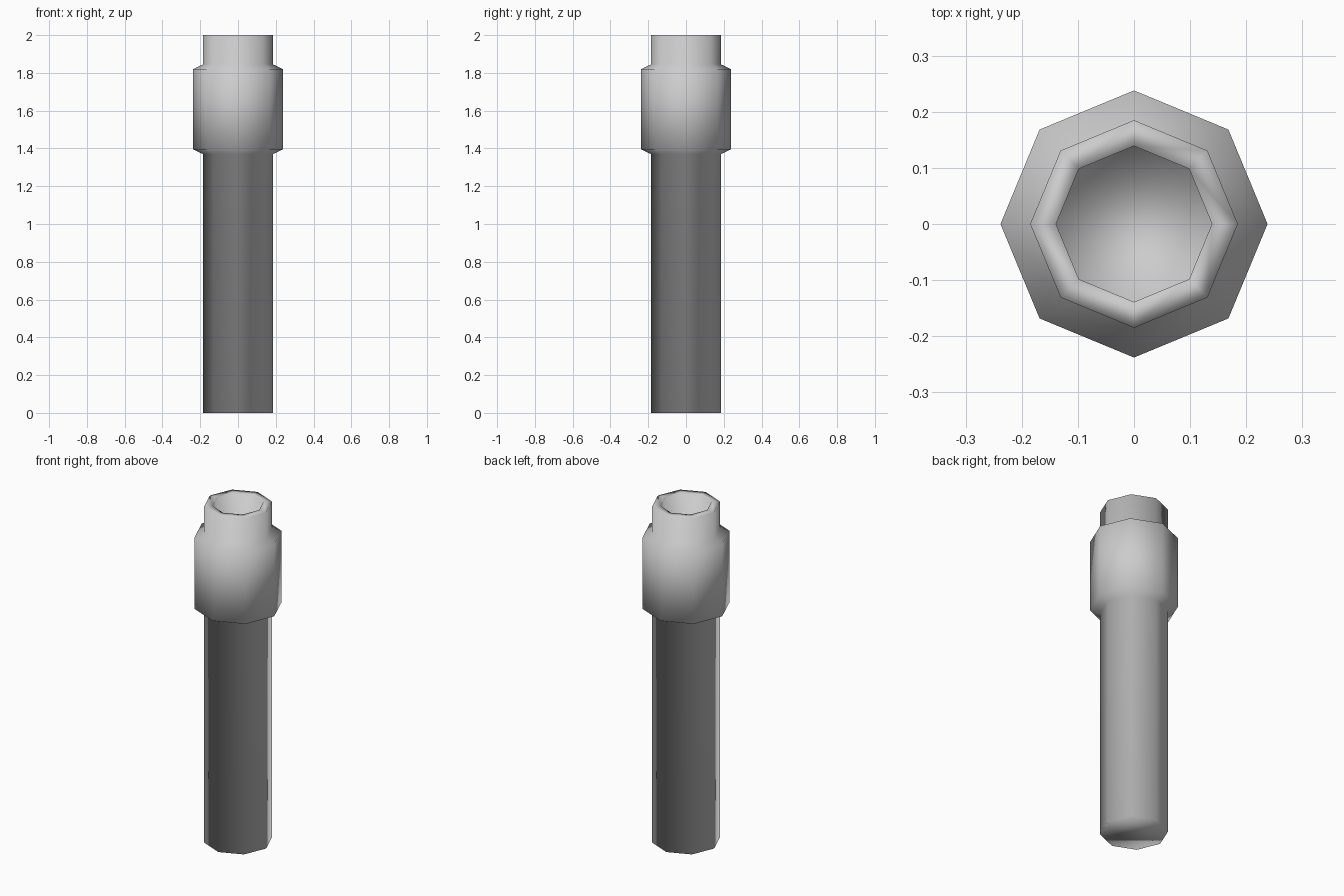
import bpy, bmesh
from math import cos, sin, pi

if "Cube" in bpy.data.objects:
    bpy.data.objects.remove(bpy.data.objects["Cube"])

SIDES = 8


def lathe(name, profile):
    """Revolve (radius, z) points into an eight-sided solid, capping both ends."""
    bm = bmesh.new()
    rings = [[bm.verts.new((r * cos(2 * pi * i / SIDES), r * sin(2 * pi * i / SIDES), z))
              for i in range(SIDES)] for r, z in profile]
    for a, b in zip(rings, rings[1:]):
        for i in range(SIDES):
            j = (i + 1) % SIDES
            bm.faces.new((a[i], a[j], b[j], b[i]))
    bm.faces.new(rings[0][::-1])
    bm.faces.new(rings[-1])
    for f in bm.faces:
        f.smooth = True
    mesh = bpy.data.meshes.new(name)
    bm.to_mesh(mesh)
    bm.free()
    obj = bpy.data.objects.new(name, mesh)
    bpy.context.collection.objects.link(obj)
    return obj


# One continuous tube: shaft, chamfered collar, neck, flat rim and recessed cup
lathe("collared_tube", [
    (0.185, 0.0), (0.185, 1.37),       # shaft
    (0.238, 1.395), (0.238, 1.82),     # collar
    (0.185, 1.845), (0.185, 2.0),      # neck
    (0.139, 2.0), (0.139, 1.84),       # rim and cup
])
